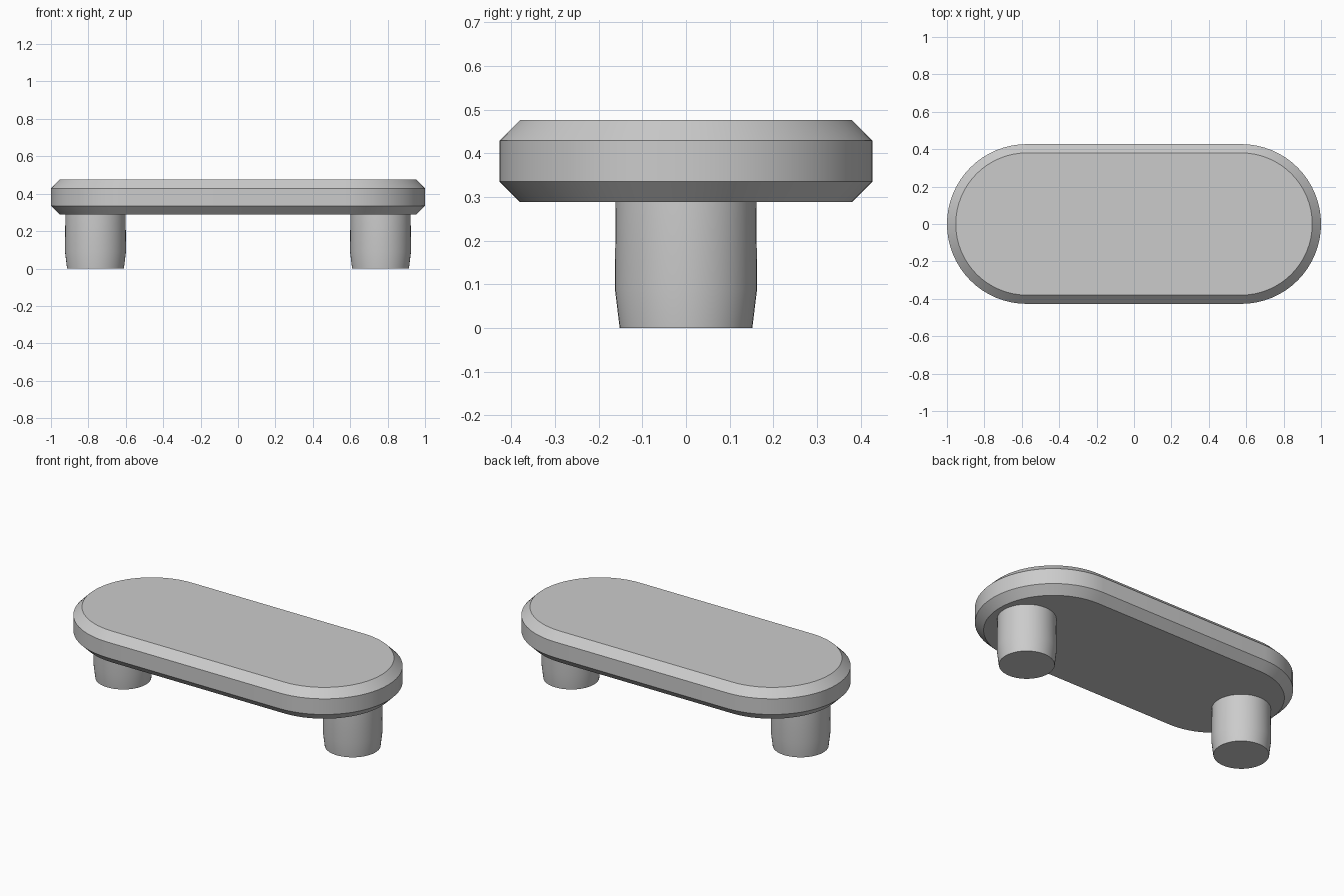
import bpy
import bmesh
from math import sin, cos, pi

if "Cube" in bpy.data.objects:
    bpy.data.objects.remove(bpy.data.objects["Cube"], do_unlink=True)

# Single grey material
grey = bpy.data.materials.new("plain_grey")
grey.use_nodes = True
colour = (0.6, 0.6, 0.6, 1)
grey.diffuse_color = colour
grey.node_tree.nodes["Principled BSDF"].inputs["Base Color"].default_value = colour


def stadium(radius, half_length, segments):
    """Outline of two half circles joined by straight sides."""
    points = []
    for side in (1, -1):
        for i in range(segments + 1):
            a = -pi / 2 + pi * i / segments
            points.append((side * (half_length + radius * cos(a)), side * radius * sin(a)))
    return points


def circle(radius, segments):
    return [(radius * cos(2 * pi * i / segments), radius * sin(2 * pi * i / segments))
            for i in range(segments)]


def loft(name, sections, x=0):
    """Skin stacked (outline, height) sections and cap both ends."""
    bm = bmesh.new()
    rings = [[bm.verts.new((px, py, z)) for px, py in outline] for outline, z in sections]
    for low, high in zip(rings, rings[1:]):
        for i in range(len(low)):
            j = (i + 1) % len(low)
            bm.faces.new((low[i], low[j], high[j], high[i]))
    bm.faces.new(rings[0][::-1])
    bm.faces.new(rings[-1])
    bmesh.ops.recalc_face_normals(bm, faces=bm.faces)
    mesh = bpy.data.meshes.new(name)
    bm.to_mesh(mesh)
    bm.free()
    mesh.materials.append(grey)
    obj = bpy.data.objects.new(name, mesh)
    obj.location.x = x
    bpy.context.collection.objects.link(obj)
    bpy.ops.object.select_all(action="DESELECT")
    obj.select_set(True)
    bpy.context.view_layer.objects.active = obj
    bpy.ops.object.shade_smooth_by_angle()
    return obj


# Rounded plate with chamfered rims
RADIUS, CHAMFER, BOTTOM, TOP = 0.427, 0.047, 0.288, 0.476
inner = stadium(RADIUS - CHAMFER, 1 - RADIUS, 32)
outer = stadium(RADIUS, 1 - RADIUS, 32)
loft("plate", [(inner, BOTTOM), (outer, BOTTOM + CHAMFER),
               (outer, TOP - CHAMFER), (inner, TOP)])

# Two pegs tapering towards the tip, seated just inside the plate
peg_profile = [(0.152, 0), (0.163, 0.09), (0.161, BOTTOM + 0.005)]
for name, side in (("left_peg", 1), ("right_peg", -1)):
    loft(name, [(circle(r, 48), z) for r, z in peg_profile], side * 0.762)
